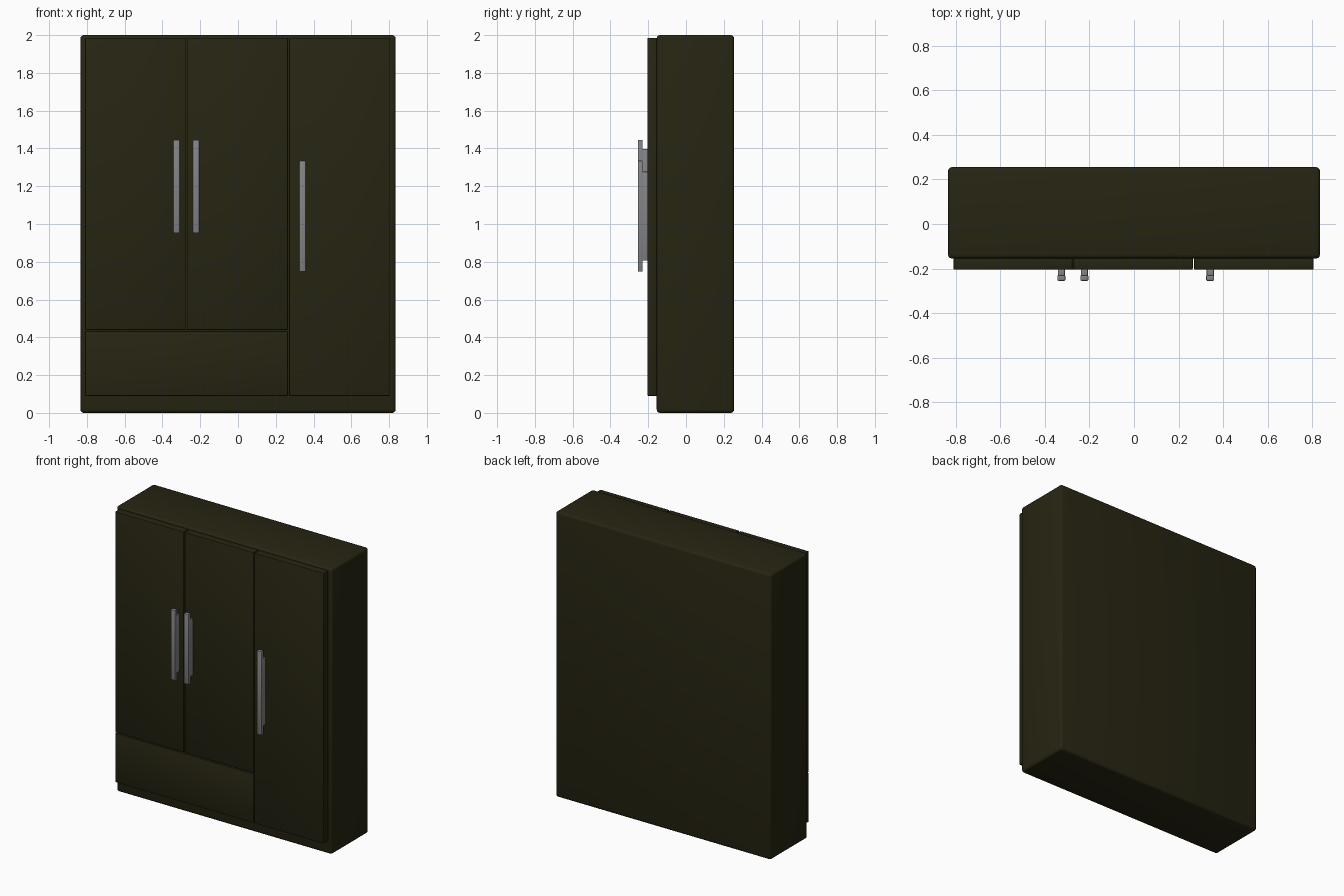
import bpy
import bmesh

if "Cube" in bpy.data.objects:
    bpy.data.objects.remove(bpy.data.objects["Cube"])


def material(name, rgb):
    m = bpy.data.materials.new(name)
    m.diffuse_color = (*rgb, 1.0)
    m.use_nodes = True
    m.node_tree.nodes["Principled BSDF"].inputs["Base Color"].default_value = m.diffuse_color
    return m


OLIVE = material("dark olive wood", (0.020, 0.018, 0.006))
GREY = material("grey metal", (0.23, 0.23, 0.24))


def box(name, x, y, z, mat, bevel, segments=2):
    """Bevelled box from (min, max) ranges on each axis."""
    bm = bmesh.new()
    bmesh.ops.create_cube(bm, size=1.0)
    for v in bm.verts:
        v.co = [(r[0] + r[1]) / 2 + c * (r[1] - r[0]) for c, r in zip(v.co, (x, y, z))]
    bmesh.ops.bevel(bm, geom=bm.edges[:], offset=bevel, segments=segments,
                    profile=0.5, affect='EDGES', clamp_overlap=True)
    me = bpy.data.meshes.new(name)
    bm.to_mesh(me)
    bm.free()
    me.materials.append(mat)
    ob = bpy.data.objects.new(name, me)
    bpy.context.collection.objects.link(ob)
    bpy.ops.object.select_all(action='DESELECT')
    ob.select_set(True)
    bpy.context.view_layer.objects.active = ob
    bpy.ops.object.shade_smooth_by_angle(angle=0.6)
    return ob


# Cabinet carcass
box("cabinet_body", (-0.835, 0.835), (-0.155, 0.255), (0, 2), OLIVE, 0.018, 3)

# Doors and drawer front, with narrow gaps between them
FRONT = (-0.205, -0.15)
box("left_door", (-0.81, -0.277), FRONT, (0.439, 1.985), OLIVE, 0.005)
box("middle_door", (-0.271, 0.264), FRONT, (0.439, 1.985), OLIVE, 0.005)
box("right_door", (0.27, 0.806), FRONT, (0.09, 1.985), OLIVE, 0.005)
box("drawer_front", (-0.81, 0.264), FRONT, (0.09, 0.433), OLIVE, 0.005)

# Handles: a long grip on a shorter mounting rail
for name, x, z0, z1, inset in (("left", -0.326, 0.952, 1.445, 0.047),
                               ("middle", -0.223, 0.952, 1.445, 0.047),
                               ("right", 0.342, 0.748, 1.335, 0.058)):
    box(name + "_handle_grip", (x - 0.018, x + 0.018), (-0.255, -0.229),
        (z0, z1), GREY, 0.005)
    box(name + "_handle_mount", (x - 0.016, x + 0.016), (-0.233, -0.2),
        (z0 + inset, z1 - inset), GREY, 0.003)
